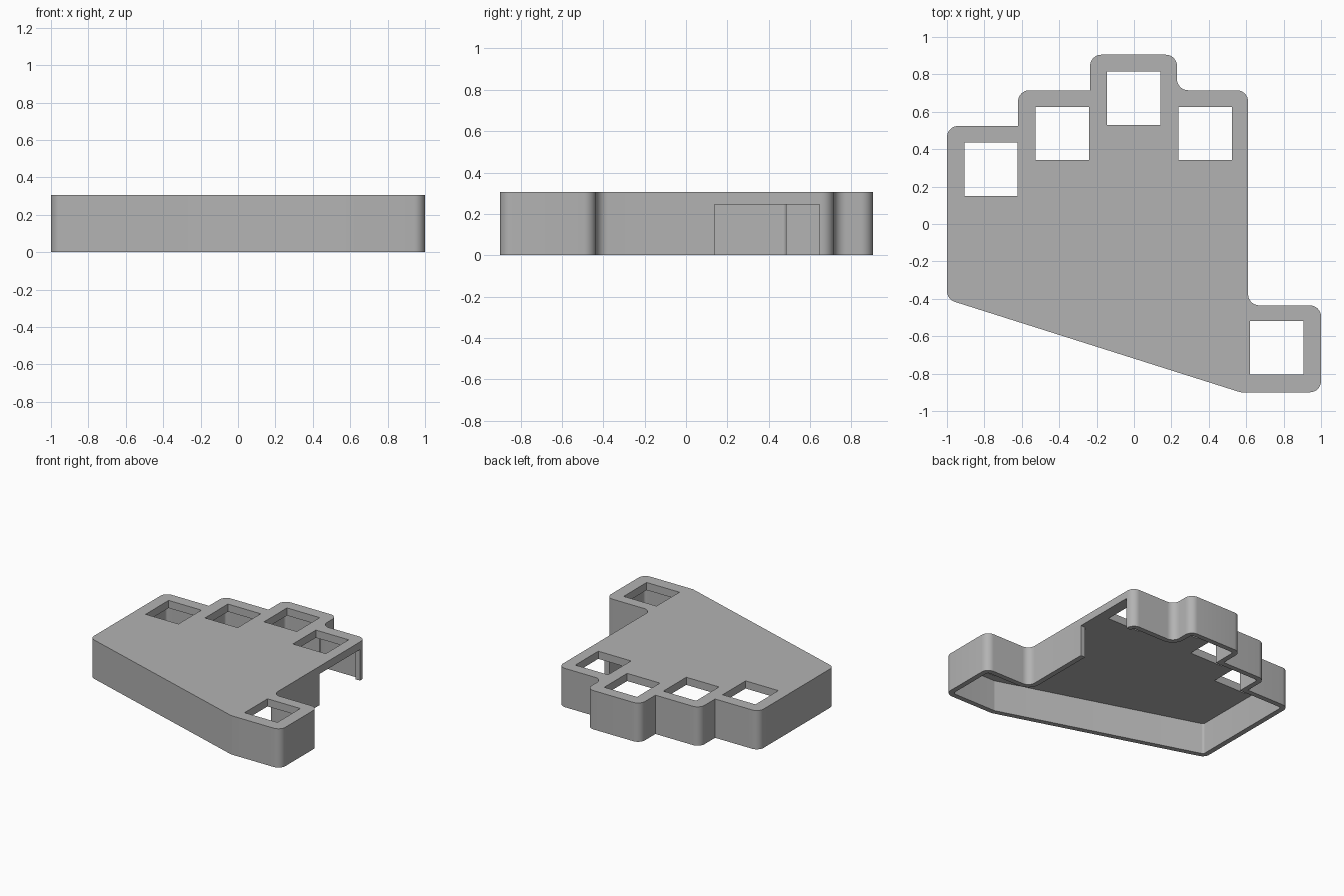
import bpy, bmesh, math
from mathutils import Vector

cube = bpy.data.objects.get("Cube")
if cube:
    bpy.data.objects.remove(cube, do_unlink=True)

HEIGHT, CEILING, WALL = 0.305, 0.245, 0.04

grey = bpy.data.materials.new("plain grey")
grey.use_nodes = True
tone = (0.45, 0.45, 0.45, 1)
grey.diffuse_color = tone
grey.node_tree.nodes["Principled BSDF"].inputs["Base Color"].default_value = tone

# Corners of the case, counter-clockwise: x, y, fillet radius
R = 0.06
OUTLINE = [(-1, -0.403, R), (0.57, -0.9, 0.07), (1, -0.9, R), (1, -0.435, R),
           (0.61, -0.435, R), (0.61, 0.715, R), (0.23, 0.715, R), (0.23, 0.905, R),
           (-0.235, 0.905, R), (-0.235, 0.715, 0), (-0.62, 0.715, R),
           (-0.62, 0.524, 0), (-1, 0.524, R)]


def rounded(corners, inset=0.0, steps=8):
    """Inset the outline, then replace each corner by an arc."""
    pts, n = [Vector(c[:2]) for c in corners], len(corners)
    result = []
    for i, (x, y, r) in enumerate(corners):
        p = pts[i]
        a, b = (p - pts[i - 1]).normalized(), (pts[(i + 1) % n] - p).normalized()
        na, nb = Vector((-a.y, a.x)), Vector((-b.y, b.x))
        miter = (na + nb) / (1 + na.dot(nb))
        side = 1 if a.cross(b) > 0 else -1
        if r == 0:
            result.append(p + miter * inset)
            continue
        radius = r - side * inset
        centre = p + miter * r * side
        start, turn = math.atan2(-na.y * side, -na.x * side), a.angle(b) * side
        for k in range(steps + 1):
            t = start + turn * k / steps
            result.append(centre + radius * Vector((math.cos(t), math.sin(t))))
    return result


def prism(name, points, z0, z1):
    bm = bmesh.new()
    face = bm.faces.new([bm.verts.new((p[0], p[1], z0)) for p in points])
    top = bmesh.ops.extrude_face_region(bm, geom=[face])["geom"]
    bmesh.ops.translate(bm, vec=(0, 0, z1 - z0),
                        verts=[v for v in top if isinstance(v, bmesh.types.BMVert)])
    bmesh.ops.recalc_face_normals(bm, faces=bm.faces)
    mesh = bpy.data.meshes.new(name)
    bm.to_mesh(mesh)
    bm.free()
    mesh.materials.append(grey)
    obj = bpy.data.objects.new(name, mesh)
    bpy.context.collection.objects.link(obj)
    return obj


def box(name, x0, x1, y0, y1, z0, z1):
    return prism(name, [(x0, y0), (x1, y0), (x1, y1), (x0, y1)], z0, z1)


case = prism("keypad_case", rounded(OUTLINE), 0, HEIGHT)

# Hollow underside and the cable opening in the side wall
cutters = [prism("cavity_cutter", rounded(OUTLINE, WALL), -0.1, CEILING),
           box("side_opening_cutter", 0.5, 0.7, 0.138, 0.645, -0.1, CEILING)]

# Square key openings through the top plate
HALF = 0.1425
for x, y in [(-0.765, 0.292), (-0.384, 0.484), (-0.002, 0.672), (0.381, 0.484), (0.763, -0.662)]:
    cutters.append(box("key_opening_cutter", x - HALF, x + HALF, y - HALF, y + HALF, 0.1, 0.4))

bpy.context.view_layer.objects.active = case
case.select_set(True)
for cutter in cutters:
    mod = case.modifiers.new("cut", "BOOLEAN")
    mod.operation, mod.solver, mod.object = "DIFFERENCE", "EXACT", cutter
    bpy.ops.object.modifier_apply(modifier=mod.name)
    bpy.data.objects.remove(cutter, do_unlink=True)

bpy.ops.object.shade_smooth_by_angle(angle=math.radians(30))
